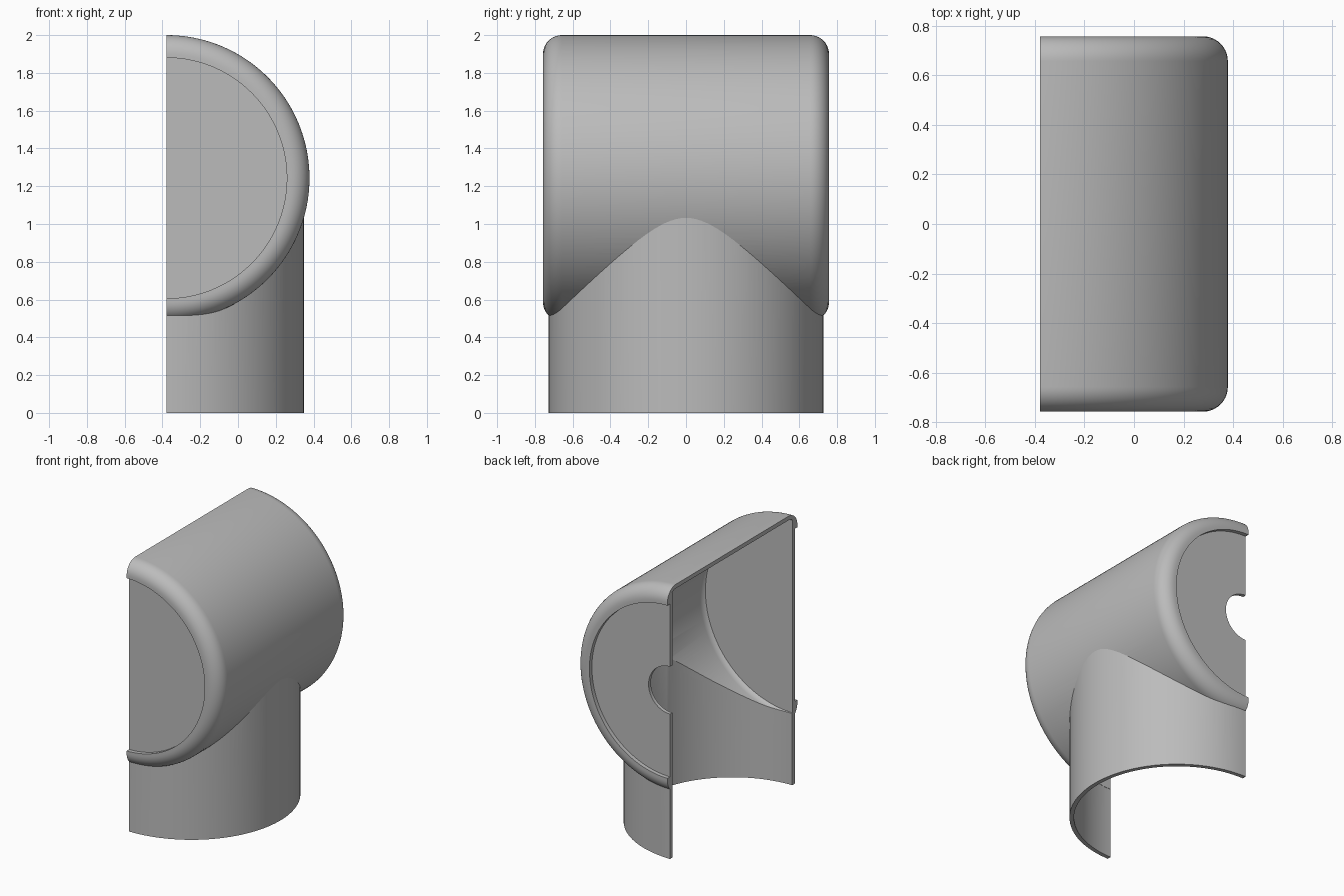
import bpy, bmesh, math

if "Cube" in bpy.data.objects:
    bpy.data.objects.remove(bpy.data.objects["Cube"], do_unlink=True)

CUT = -0.3785                  # x of the section plane, holds both axes
AXIS_Z = 1.243                 # height of the horizontal barrel's axis
R, WALL, ROUND = 0.757, 0.03, 0.1
CORE = R - ROUND               # centre of the rounded rim, radius and length alike
LIP = 0.637
PIPE = R - WALL

grey = bpy.data.materials.new("plain_grey")
grey.use_nodes = True
grey.diffuse_color = (0.5, 0.5, 0.5, 1)
grey.node_tree.nodes["Principled BSDF"].inputs["Base Color"].default_value = (0.5, 0.5, 0.5, 1)


def revolve(name, profile, axis, full=False):
    """Turn a closed (radius, along) profile half or fully around Y or Z."""
    steps = 160 if full else 80
    bm = bmesh.new()
    rings = []
    for i in range(steps + 1):
        a = (2 if full else 1) * math.pi * i / steps
        s, c = math.sin(a), math.cos(a)
        if axis == "Y":
            pts = [(CUT + r * s, h, AXIS_Z + r * c) for r, h in profile]
        else:
            pts = [(CUT + r * s, r * c, h) for r, h in profile]
        rings.append([bm.verts.new(p) for p in pts])
    n = len(profile)
    for a, b in zip(rings, rings[1:]):
        for j in range(n):
            k = (j + 1) % n
            bm.faces.new((a[j], a[k], b[k], b[j]))
    if not full:
        bm.faces.new(rings[0])
        bm.faces.new(rings[-1])
    bmesh.ops.remove_doubles(bm, verts=bm.verts[:], dist=1e-5)
    bmesh.ops.recalc_face_normals(bm, faces=bm.faces[:])
    mesh = bpy.data.meshes.new(name)
    bm.to_mesh(mesh)
    bm.free()
    obj = bpy.data.objects.new(name, mesh)
    mesh.materials.append(grey)
    bpy.context.collection.objects.link(obj)
    return obj


def activate(obj):
    bpy.ops.object.select_all(action="DESELECT")
    obj.select_set(True)
    bpy.context.view_layer.objects.active = obj


def carve(obj, cutter):
    mod = obj.modifiers.new("carve", "BOOLEAN")
    mod.operation, mod.solver, mod.object = "DIFFERENCE", "EXACT", cutter
    activate(obj)
    bpy.ops.object.modifier_apply(modifier=mod.name)
    bpy.data.objects.remove(cutter, do_unlink=True)


def rim(radius, inner):
    """Wall with both rims rounded, from the front lip to the back lip."""
    arc = [(CORE + radius * math.cos(t), CORE + radius * math.sin(t))
           for t in (math.pi / 2 * i / 10 for i in range(11))]
    back = arc + [(inner, CORE + radius)]
    return [(r, -h) for r, h in reversed(back)] + back


# Horizontal barrel with rolled rims, opened where the pipe joins it
barrel = revolve("barrel", rim(ROUND, LIP) + rim(ROUND - WALL, LIP)[::-1], "Y")
bore = revolve("bore_cutter", [(0, -0.5), (PIPE - WALL, -0.5), (PIPE - WALL, AXIS_Z),
                               (0, AXIS_Z)], "Z", True)
carve(barrel, bore)

# Vertical pipe, trimmed to end inside the barrel wall
pipe = revolve("vertical_pipe", [(PIPE - WALL, 0), (PIPE, 0), (PIPE, AXIS_Z),
                                 (PIPE - WALL, AXIS_Z)], "Z")
carve(pipe, revolve("barrel_cutter", rim(ROUND - WALL / 2, 0), "Y", True))

# End plates behind the lips; only the back one has a centre hole
plates = [revolve(name, [(hole, side * 0.7), (0.71, side * 0.7),
                         (0.71, side * PIPE), (hole, side * PIPE)], "Y")
          for name, side, hole in (("front_plate", -1, 0), ("back_plate", 1, 0.175))]

for obj in [barrel, pipe] + plates:
    activate(obj)
    bpy.ops.object.shade_smooth_by_angle(angle=math.radians(30))
